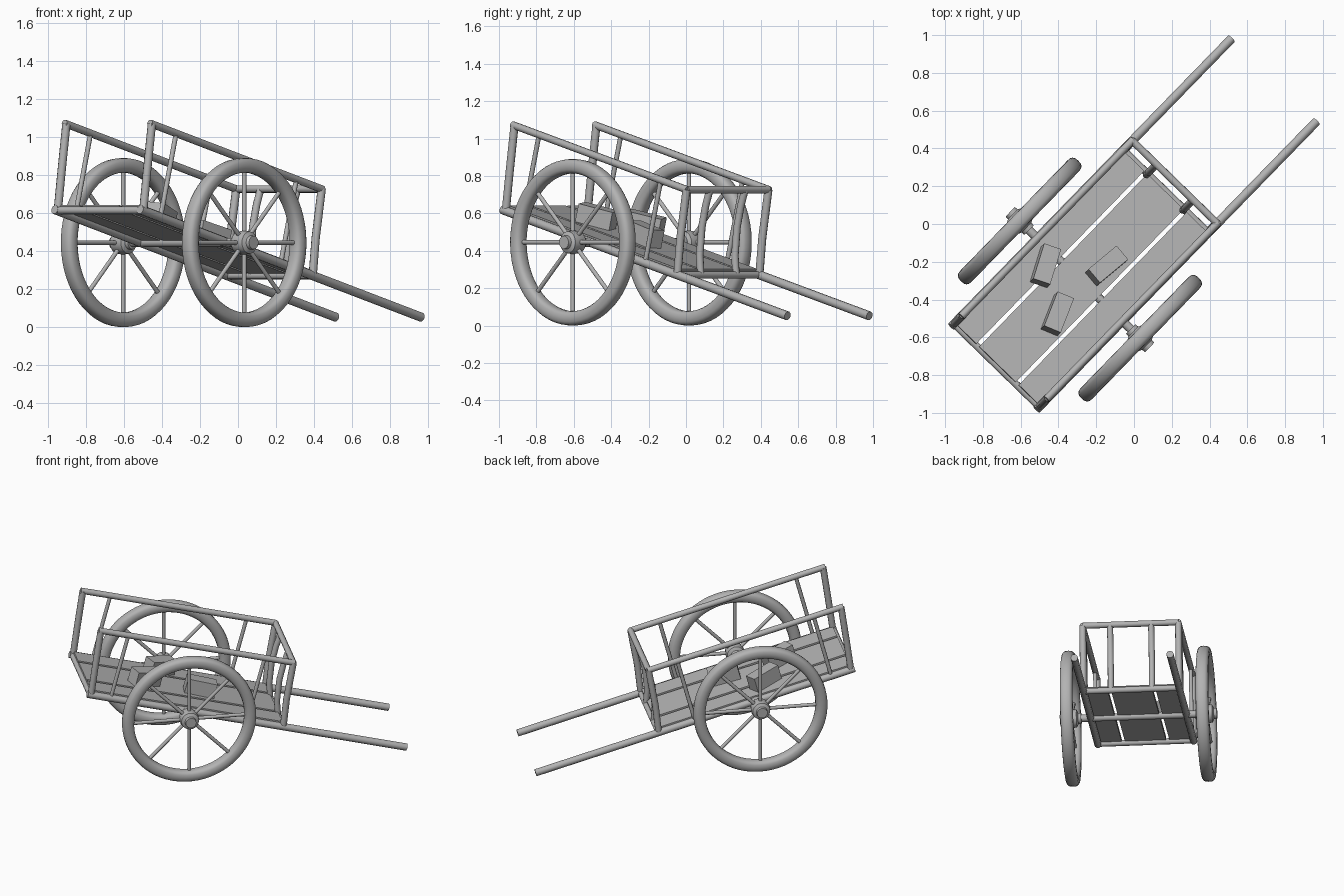
import bpy, bmesh, math
from mathutils import Matrix, Vector

if "Cube" in bpy.data.objects:
    bpy.data.objects.remove(bpy.data.objects["Cube"])

# Cart frame: x forward along the shafts, y left, z up; pitched nose-down and turned
PITCH = math.atan(0.267)
M = (Matrix.Translation((0, 0, 0.336)) @ Matrix.Rotation(math.radians(45.8), 4, 'Z')
     @ Matrix.Rotation(PITCH, 4, 'Y'))
HALF = 0.314
AXLE_X, WHEEL_R = -0.425, 0.4457

grey = bpy.data.materials.new("plain grey")
grey.diffuse_color = (0.45, 0.45, 0.45, 1)
grey.use_nodes = True
grey.node_tree.nodes["Principled BSDF"].inputs["Base Color"].default_value = grey.diffuse_color


def finish(name, mesh, smooth=True):
    mesh.transform(M)
    mesh.materials.clear()
    mesh.materials.append(grey)
    if smooth:
        for p in mesh.polygons:
            p.use_smooth = True
        mesh.set_sharp_from_angle(angle=math.radians(40))
    ob = bpy.data.objects.new(name, mesh)
    bpy.context.collection.objects.link(ob)
    return ob


def tube(name, pts, r):
    """Round bar along a path."""
    cu = bpy.data.curves.new(name, 'CURVE')
    cu.dimensions = '3D'
    cu.bevel_depth, cu.bevel_resolution, cu.use_fill_caps = r, 3, True
    sp = cu.splines.new('POLY')
    sp.points.add(len(pts) - 1)
    for p, co in zip(sp.points, pts):
        p.co = (*co, 1)
    tmp = bpy.data.objects.new(name + "_path", cu)
    mesh = bpy.data.meshes.new_from_object(tmp)
    bpy.data.objects.remove(tmp)
    return finish(name, mesh)


def box(name, centre, size, turn=0.0):
    bm = bmesh.new()
    bmesh.ops.create_cube(bm, size=1, matrix=Matrix.Translation(centre)
                          @ Matrix.Rotation(turn, 4, 'Z') @ Matrix.Diagonal((*size, 1)))
    me = bpy.data.meshes.new(name)
    bm.to_mesh(me)
    bm.free()
    return finish(name, me, False)


def lathe(name, profile, y0, closed, steps=64):
    """Spin a (radius, y) profile around the axle."""
    bm = bmesh.new()
    vs = [bm.verts.new((AXLE_X + r, y0 + y, 0)) for r, y in profile]
    es = [bm.edges.new(e) for e in zip(vs, vs[1:])]
    if closed:
        es.append(bm.edges.new((vs[-1], vs[0])))
    bmesh.ops.spin(bm, geom=vs + es, cent=(AXLE_X, 0, 0), axis=(0, 1, 0),
                   angle=2 * math.pi, steps=steps, use_duplicate=False)
    bmesh.ops.remove_doubles(bm, verts=bm.verts, dist=1e-4)
    bmesh.ops.recalc_face_normals(bm, faces=bm.faces)
    me = bpy.data.meshes.new(name)
    bm.to_mesh(me)
    bm.free()
    return finish(name, me)


# Rounded-square rim section and barrel hub
def sq(v):
    return math.copysign(abs(v) ** 0.75, v)


rim = [(WHEEL_R - 0.039 + 0.039 * sq(math.cos(a)), 0.042 * sq(math.sin(a)))
       for a in (i * math.pi / 8 for i in range(16))]
hub = [(0, -.07), (.035, -.07), (.037, -.05), (.058, -.04), (.064, 0),
       (.058, .04), (.037, .05), (.035, .07), (0, .07)]

for side, k in (("left", 1), ("right", -1)):
    y, yw = k * HALF, k * 0.445
    # Shaft, top rail, corner posts and spindles
    tube(side + "_shaft", [(-1.10, y, 0), (1.10, y, 0)], 0.024)
    tube(side + "_top_rail", [(-1.145, y, .458), (.205, y, .458)], 0.02)
    tube(side + "_rear_post", [(-1.075, y, 0), (-1.10, y, .2), (-1.13, y, .458)], 0.022)
    tube(side + "_front_post", [(.25, y, 0), (.22, y, .2), (.198, y, .458)], 0.022)
    for n, x in enumerate((-.94, 0.0)):
        tube(f"{side}_spindle_{n}", [(x, y, 0), (x, y, .458)], 0.013)
    # Bowed headboard bars
    tube(side + "_headboard_bar", [(.25, k * .135, 0), (.215, k * .135, .1), (.192, k * .135, .25),
                                   (.19, k * .135, .37), (.198, k * .135, .458)], 0.02)
    # Wheel
    lathe(side + "_wheel_rim", rim, yw, True)
    lathe(side + "_wheel_hub", hub, yw, False, 24)
    for n in range(8):
        a = PITCH + n * math.pi / 4
        c, s = math.cos(a), math.sin(a)
        tube(f"{side}_spoke_{n}", [(AXLE_X + .04 * c, yw, .04 * s),
                                   (AXLE_X + .39 * c, yw, .39 * s)], 0.012)

# Cross members
tube("axle", [(AXLE_X, -.46, 0), (AXLE_X, .46, 0)], 0.024)
tube("rear_crossbar", [(-1.08, -HALF, 0), (-1.08, HALF, 0)], 0.02)
tube("front_crossbar", [(.25, -HALF, 0), (.25, HALF, 0)], 0.02)
tube("headboard_top_rail", [(.198, -HALF, .458), (.198, HALF, .458)], 0.02)

# Deck planks
for n, (y, w) in enumerate(((-.229, .145), (0, .27), (.229, .145))):
    box(f"deck_plank_{n}", (-.42, y, .018), (1.32, w, .024))

# Loose blocks on the deck, placed by their world x, y
inv = M.to_3x3().inverted()
for n, (x, y, deg) in enumerate(((-.468, -.22, 72), (-.145, -.222, 40), (-.405, -.475, 68))):
    t = math.radians(45.8)
    s, left = x * math.cos(t) + y * math.sin(t), y * math.cos(t) - x * math.sin(t)
    lx = s / math.cos(PITCH) - .08 * math.tan(PITCH)
    box(f"loose_block_{n}", (lx, left, .08), (.2, .095, .1), math.radians(deg - 45.8))
